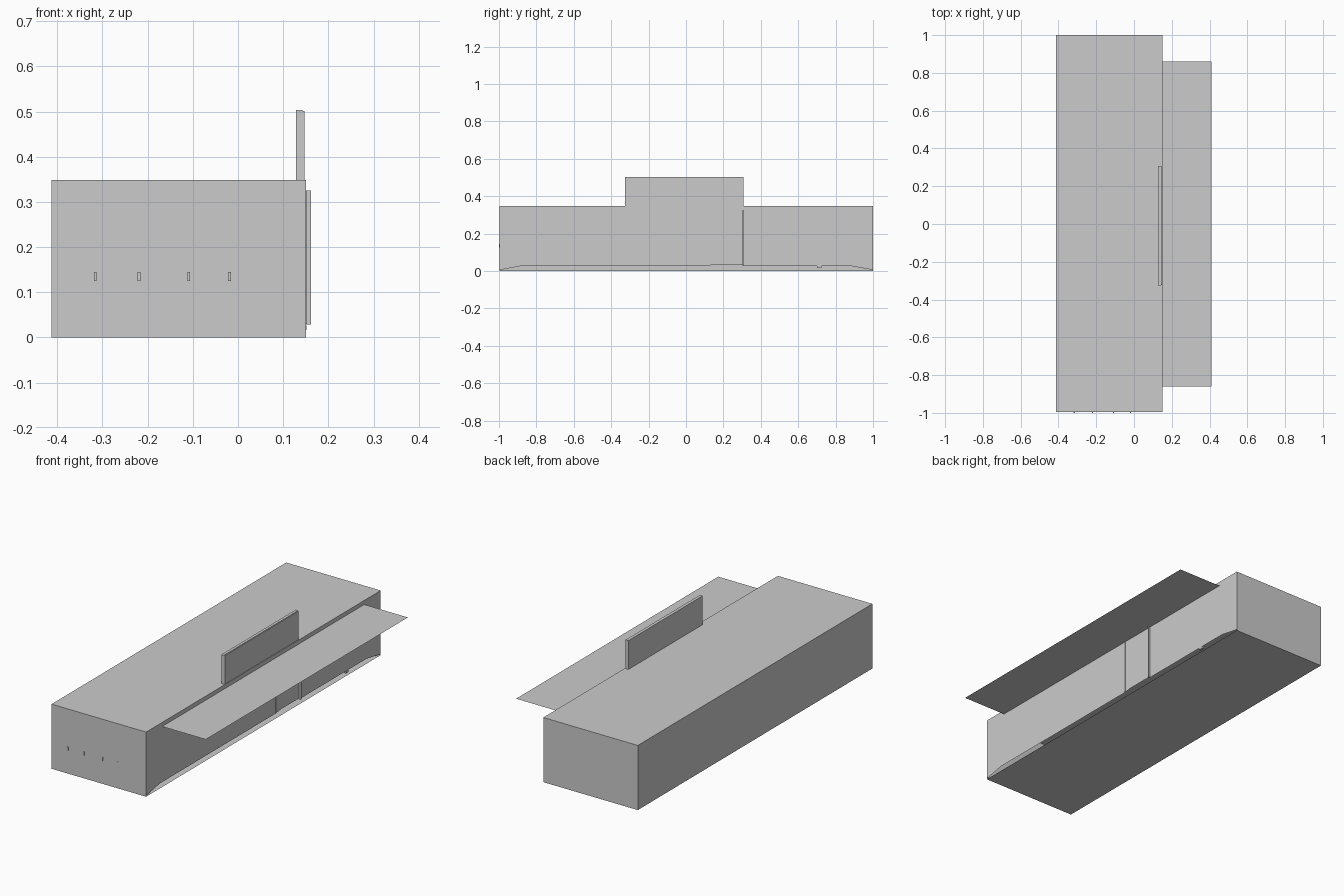
import bpy, bmesh

if "Cube" in bpy.data.objects:
    bpy.data.objects.remove(bpy.data.objects["Cube"])


def mesh_object(name, verts, faces):
    mesh = bpy.data.meshes.new(name)
    mesh.from_pydata(verts, [], faces)
    obj = bpy.data.objects.new(name, mesh)
    bpy.context.collection.objects.link(obj)
    return obj


def box(name, x, y, z):
    obj = mesh_object(name, [], [])
    bm = bmesh.new()
    bmesh.ops.create_cube(bm, size=1)
    for v in bm.verts:
        v.co = [lo + (c + 0.5) * (hi - lo) for c, (lo, hi) in zip(v.co, (x, y, z))]
    bm.to_mesh(obj.data)
    bm.free()
    return obj


X0, X1, Y0, Y1, H = -0.413, 0.15, -0.996, 1.0, 0.348

# Building shell: floor, roof, back and end walls, open on the shop front
corners = [(x, y, z) for z in (0, H) for x, y in ((X0, Y0), (X1, Y0), (X1, Y1), (X0, Y1))]
mesh_object("building_shell", corners,
            [(0, 3, 2, 1), (4, 5, 6, 7), (0, 1, 5, 4), (2, 3, 7, 6), (3, 0, 4, 7)])

# Shop front wall, its lower edge raised above the floor
outline = [(Y0, 0.005), (-0.88, 0.027), (0.105, 0.027), (0.15, 0.033),
           (0.305, 0.033), (0.305, 0.027), (0.88, 0.027), (Y1, 0.005), (Y1, H), (Y0, H)]
mesh_object("shop_front", [(X1, y, z) for y, z in outline], [tuple(range(len(outline)))])

# Thin flat canopy over the pavement
mesh_object("canopy", [(X1, -0.86, 0.326), (0.41, -0.86, 0.326),
                       (0.41, 0.86, 0.326), (X1, 0.86, 0.326)], [(0, 1, 2, 3)])

# Roof sign: board with a thin face panel
box("sign_board", (0.128, 0.143), (-0.325, 0.308), (H, 0.503))
box("sign_panel", (0.143, 0.147), (-0.322, 0.305), (H, 0.501))

# Entrance trim: flush strip on one side, projecting fin on the other
box("entrance_strip", (X1, 0.153), (0.105, 0.111), (0.03, 0.325))
box("entrance_fin", (X1, 0.162), (0.303, 0.307), (0.028, 0.325))

# Small block at the threshold
box("threshold_block", (0.14, 0.152), (0.7, 0.725), (0.016, 0.026))

# Small fixings just proud of the end wall
for x in (-0.316, -0.219, -0.109, -0.019):
    box("wall_fixing", (x - 0.003, x + 0.003), (-1.0, Y0), (0.125, 0.145))
